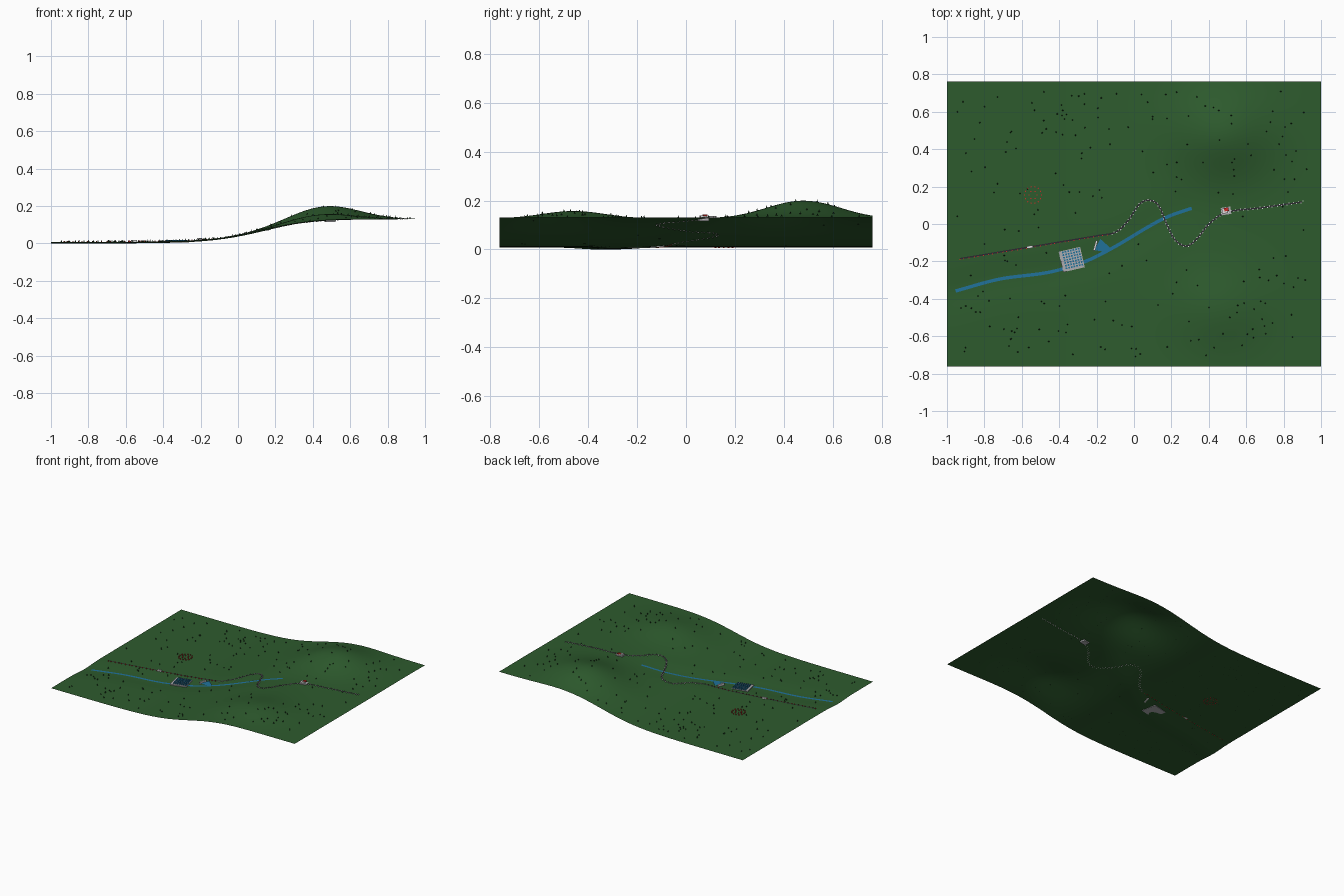
import bpy, bmesh, math, random
from mathutils import Vector, Matrix

random.seed(4)
cube = bpy.data.objects.get("Cube")
if cube:
    bpy.data.objects.remove(cube, do_unlink=True)


def material(name, rgb):
    m = bpy.data.materials.new(name)
    m.use_nodes = True
    m.diffuse_color = (*rgb, 1)
    m.node_tree.nodes["Principled BSDF"].inputs["Base Color"].default_value = (*rgb, 1)
    return m


GRASS = material("grass_green", (0.027, 0.105, 0.027))
LEAF = material("dark_leaf", (0.008, 0.03, 0.01))
WATER = material("water_blue", (0.015, 0.17, 0.33))
STONE = material("pale_stone", (0.42, 0.42, 0.44))
WHITE = material("white", (0.75, 0.75, 0.75))
RED = material("red", (0.6, 0.025, 0.02))
ASPHALT = material("asphalt", (0.025, 0.022, 0.03))

RIVER = [(-0.96, -0.36), (-0.72, -0.295), (-0.45, -0.257), (-0.26, -0.2),
         (-0.10, -0.12), (0.085, -0.01), (0.19, 0.043), (0.315, 0.086)]
ROAD = [(-0.94, -0.187), (-0.557, -0.123), (-0.18, -0.06), (-0.096, -0.043),
        (-0.03, 0.02), (0.03, 0.107), (0.08, 0.128), (0.13, 0.1), (0.17, 0.01),
        (0.22, -0.085), (0.28, -0.118), (0.34, -0.075), (0.396, -0.005),
        (0.487, 0.06), (0.674, 0.086), (0.904, 0.118)]


def river_y(x):
    if x <= RIVER[0][0]:
        return RIVER[0][1]
    for (x0, y0), (x1, y1) in zip(RIVER, RIVER[1:]):
        if x <= x1:
            return y0 + (y1 - y0) * (x - x0) / (x1 - x0)
    return RIVER[-1][1]


def hill(x, y, cx, cy, sx, sy):
    return math.exp(-((x - cx) / sx) ** 2 / 2 - ((y - cy) / sy) ** 2 / 2)


def ground(x, y):
    z = 0.008 + 0.122 / (1 + math.exp(-(x - 0.12) / 0.14))
    z += 0.078 * hill(x, y, 0.47, 0.48, 0.18, 0.155)
    z += 0.036 * hill(x, y, 0.45, -0.46, 0.17, 0.14)
    fade = 1 / (1 + math.exp((x - 0.25) / 0.08))
    return z - 0.008 * fade * math.exp(-((y - river_y(x)) / 0.07) ** 2 / 2)


def finish(name, bm, mat):
    me = bpy.data.meshes.new(name)
    bm.to_mesh(me)
    bm.free()
    me.materials.append(mat)
    ob = bpy.data.objects.new(name, me)
    bpy.context.collection.objects.link(ob)
    return ob


def resample(points, step):
    """Evenly spaced (position, direction) pairs on a smooth curve through points."""
    p = [Vector(q) for q in points]
    p = [2 * p[0] - p[1]] + p + [2 * p[-1] - p[-2]]
    dense = []
    for a, b, c, d in zip(p, p[1:], p[2:], p[3:]):
        # tangents limited by the local segment length
        m0 = (c - a).normalized() * (c - b).length
        m1 = (d - b).normalized() * (c - b).length
        for i in range(40):
            t = i / 40
            s = t * t * (3 - 2 * t)
            dense.append(b * (1 - s) + c * s + m0 * t * (1 - t) ** 2 - m1 * t * t * (1 - t))
    dense.append(p[-2])
    out, travelled = [], step
    for a, b in zip(dense, dense[1:]):
        travelled += (b - a).length
        if travelled >= step:
            travelled -= step
            out.append((b, (b - a).normalized()))
    return out


def ribbon(name, points, width, lift, mat):
    bm = bmesh.new()
    last = None
    for p, d in resample(points, 0.012):
        side = Vector((-d.y, d.x)) * width / 2
        z = ground(p.x, p.y) + lift
        pair = [bm.verts.new((*(p + side), z)), bm.verts.new((*(p - side), z))]
        if last:
            bm.faces.new((last[0], last[1], pair[1], pair[0]))
        last = pair
    return finish(name, bm, mat)


def add_box(bm, x, y, z0, z1, sx, sy, angle=0):
    bmesh.ops.create_cube(bm, size=1, matrix=Matrix.Translation((x, y, (z0 + z1) / 2))
                          @ Matrix.Rotation(angle, 4, "Z")
                          @ Matrix.Diagonal((sx, sy, z1 - z0, 1)))


def boxes(name, items, mat):
    bm = bmesh.new()
    for item in items:
        add_box(bm, *item)
    return finish(name, bm, mat)


def standing(x, y, size, height, angle=0):
    z = ground(x, y)
    return (x, y, z - 0.002, z + height, size, size, angle)


# Terrain sheet
bm = bmesh.new()
bmesh.ops.create_grid(bm, x_segments=120, y_segments=92, size=1)
for v in bm.verts:
    v.co.y *= 0.763
    v.co.z = ground(v.co.x, v.co.y)
for f in bm.faces:
    f.smooth = True
finish("terrain", bm, GRASS)

# River and road
ribbon("river", RIVER, 0.018, 0.002, WATER)
ribbon("road", ROAD, 0.008, 0.003, ASPHALT)

# Roadside markers: red in the plain, white through the bends and uphill
red_marks, white_marks = [], []
for i, (p, d) in enumerate(resample(ROAD, 0.013)):
    side = Vector((-d.y, d.x)) * (0.004 if i % 2 else -0.004)
    q = p + side
    plain = p.x < -0.12
    if plain and i % 2:
        continue
    mark = standing(q.x, q.y, 0.005, 0.006, math.atan2(d.y, d.x))
    (red_marks if plain else white_marks).append(mark)
boxes("red_road_markers", red_marks, RED)
boxes("white_road_posts", white_marks, WHITE)
boxes("roadside_station", [(-0.557, -0.123, 0.007, 0.018, 0.03, 0.014, 0.17)], WHITE)

# Paved plaza with a grid of blue blocks
turn = math.radians(13)
plaza = Vector((-0.333, -0.19))
boxes("plaza", [(*plaza, 0.005, 0.0125, 0.118, 0.112, turn)], STONE)
blocks = []
for i in range(7):
    for j in range(7):
        c = plaza + Matrix.Rotation(turn, 2) @ Vector(((i - 2.6) * 0.0145, (j - 2.7) * 0.0145))
        blocks.append((*c, 0.011, 0.019, 0.009, 0.009, turn))
boxes("plaza_blocks", blocks, WATER)

# Reservoir and dam
bm = bmesh.new()
shore = [(-0.18, -0.08), (-0.212, -0.14), (-0.15, -0.15), (-0.118, -0.135)]
bm.faces.new([bm.verts.new((x, y, ground(x, y) + 0.005)) for x, y in shore])
finish("reservoir", bm, WATER)
boxes("dam", [(-0.206, -0.116, 0.01, 0.028, 0.011, 0.055, -0.28)], WHITE)

# Hilltop station
base = ground(0.49, 0.07)
boxes("station_base", [(0.492, 0.07, base - 0.008, base + 0.005, 0.052, 0.04, 0.15)], STONE)
boxes("station_hall", [(0.485, 0.07, base, base + 0.014, 0.03, 0.026, 0.15)], WHITE)
boxes("station_roof", [(0.494, 0.078, base + 0.013, base + 0.018, 0.024, 0.018, 0.15)], RED)

# Ring of red markers
ring = []
for count, radius in ((14, 0.045), (6, 0.022)):
    for k in range(count):
        a = math.tau * k / count
        ring.append(standing(-0.54 + radius * math.cos(a), 0.155 + radius * math.sin(a),
                             0.006, 0.007, a))
boxes("red_ring", ring, RED)

# Scattered trees
bm = bmesh.new()
planted = 0
while planted < 210:
    x, y = random.uniform(-0.95, 0.93), random.uniform(-0.71, 0.71)
    if min((Vector((x, y)) - Vector(q)).length for q in RIVER + ROAD) < 0.09:
        continue
    h = random.uniform(0.008, 0.012)
    bmesh.ops.create_cone(bm, cap_ends=True, segments=6, radius1=0.0038, radius2=0, depth=h,
                          matrix=Matrix.Translation((x, y, ground(x, y) + h / 2)))
    planted += 1
finish("trees", bm, LEAF)
